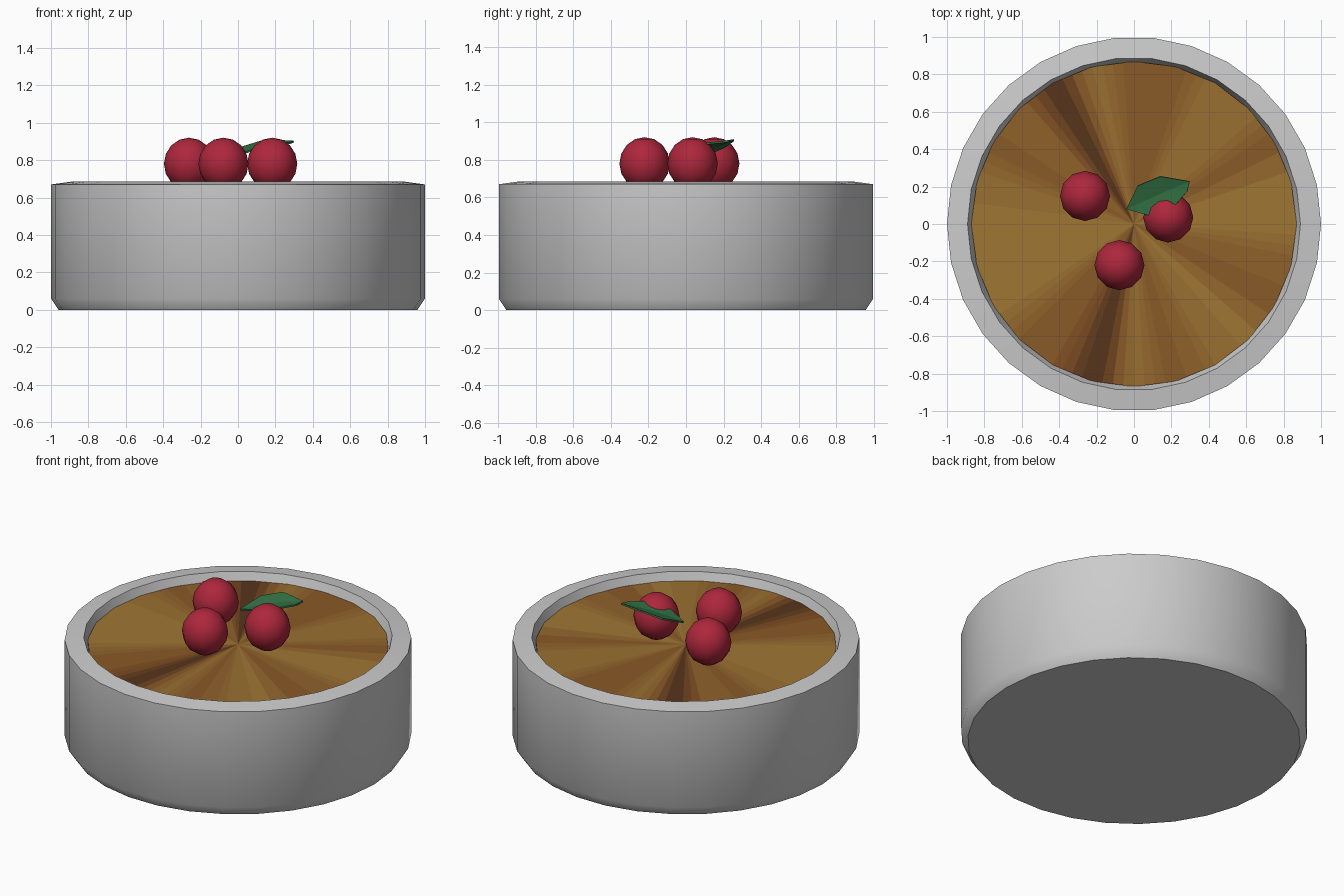
import bpy, bmesh
from math import cos, sin, pi, radians
from mathutils import Vector

if "Cube" in bpy.data.objects:
    bpy.data.objects.remove(bpy.data.objects["Cube"])


def material(name, rgb):
    m = bpy.data.materials.new(name)
    m.diffuse_color = (*rgb, 1)
    m.use_nodes = True
    m.node_tree.nodes["Principled BSDF"].inputs["Base Color"].default_value = m.diffuse_color
    return m


def make_object(name, verts, faces, mats=(), smooth=None):
    me = bpy.data.meshes.new(name)
    me.from_pydata(verts, [], faces)
    bm = bmesh.new()
    bm.from_mesh(me)
    bmesh.ops.recalc_face_normals(bm, faces=bm.faces)
    bm.to_mesh(me)
    bm.free()
    ob = bpy.data.objects.new(name, me)
    bpy.context.collection.objects.link(ob)
    for m in mats:
        me.materials.append(m)
    if smooth:
        bpy.ops.object.select_all(action='DESELECT')
        ob.select_set(True)
        bpy.context.view_layer.objects.active = ob
        bpy.ops.object.shade_smooth_by_angle(angle=radians(smooth))
    return ob


# Ramekin: lathed profile from outer base to inner floor, 30 sides
N = 30
profile = [(0.96, 0), (1, 0.06), (1, 0.67), (0.89, 0.685), (0.84, 0.55)]
verts = [(r * cos(2 * pi * i / N), r * sin(2 * pi * i / N), z)
         for r, z in profile for i in range(N)]
faces = [(k * N + i, k * N + (i + 1) % N, (k + 1) * N + (i + 1) % N, (k + 1) * N + i)
         for k in range(len(profile) - 1) for i in range(N)]
faces += [tuple(range(N)), tuple(range((len(profile) - 1) * N, len(profile) * N))]
make_object("ramekin", verts, faces, smooth=40)

# Caramel crust: 24-sided disc, burnt tones blended around the rim
GOLD, BROWN, DARK = Vector((.35, .18, .034)), Vector((.22, .08, .016)), Vector((.065, .024, .01))
LEVELS = 10


def tone(t):
    return GOLD.lerp(BROWN, t * 2) if t < .5 else BROWN.lerp(DARK, t * 2 - 1)


tones = [0, 0, .4, .1, .1, .4, .45, .1, 1, .25, .4, .1,
         0, 0, 0, .35, .4, 1, .1, .45, .15, 0, .4, .3]
mats = [material(f"caramel_{i}", tone(i / LEVELS)) for i in range(LEVELS + 1)]
S, SUB, R, TOP = 24, 4, 0.87, 0.635
corner = [Vector((R * cos(2 * pi * i / S), R * sin(2 * pi * i / S), TOP)) for i in range(S)]
rim, shade = [], []
for i in range(S):
    j = (i + 1) % S
    for k in range(SUB):
        rim.append(corner[i].lerp(corner[j], k / SUB))
        f = (k + .5) / SUB
        shade.append(round(LEVELS * (tones[i] * (1 - f) + tones[j] * f)))
n = len(rim)
verts = rim + [v - Vector((0, 0, .06)) for v in rim] + [Vector((0, 0, TOP))]
faces = [(i, (i + 1) % n, 2 * n) for i in range(n)]
faces += [(i, n + i, n + (i + 1) % n, (i + 1) % n) for i in range(n)]
faces.append(tuple(range(n, 2 * n)))
crust = make_object("caramel_crust", verts, faces, mats)
for p, s in zip(crust.data.polygons, shade + shade + [0]):
    p.material_index = s

# Three berries
red = material("berry_red", (.42, .02, .045))
for i, (x, y) in enumerate([(-.262, .15), (-.078, -.22), (.183, .035)]):
    bpy.ops.mesh.primitive_uv_sphere_add(segments=12, ring_count=8, radius=1,
                                         location=(x, y, .78))
    berry = bpy.context.object
    berry.name = f"berry_{i + 1}"
    berry.scale = (.134, .134, .14)
    berry.data.materials.append(red)
    bpy.ops.object.shade_smooth()

# Mint leaf: folded along the midrib, thin
verts = [(-.04, .08, .815),
         (.02, .205, .868), (.06, .125, .85), (.10, .04, .86),
         (.14, .255, .905), (.18, .18, .88), (.22, .10, .885),
         (.298, .228, .90), (.285, .175, .893)]
faces = [(0, 2, 1), (0, 3, 2), (1, 2, 5, 4), (2, 3, 6, 5), (4, 5, 7), (5, 8, 7), (5, 6, 8)]
leaf = make_object("leaf", verts, faces, [material("leaf_green", (.03, .16, .055))])
sol = leaf.modifiers.new("thickness", 'SOLIDIFY')
sol.thickness = .01
sol.offset = 0
